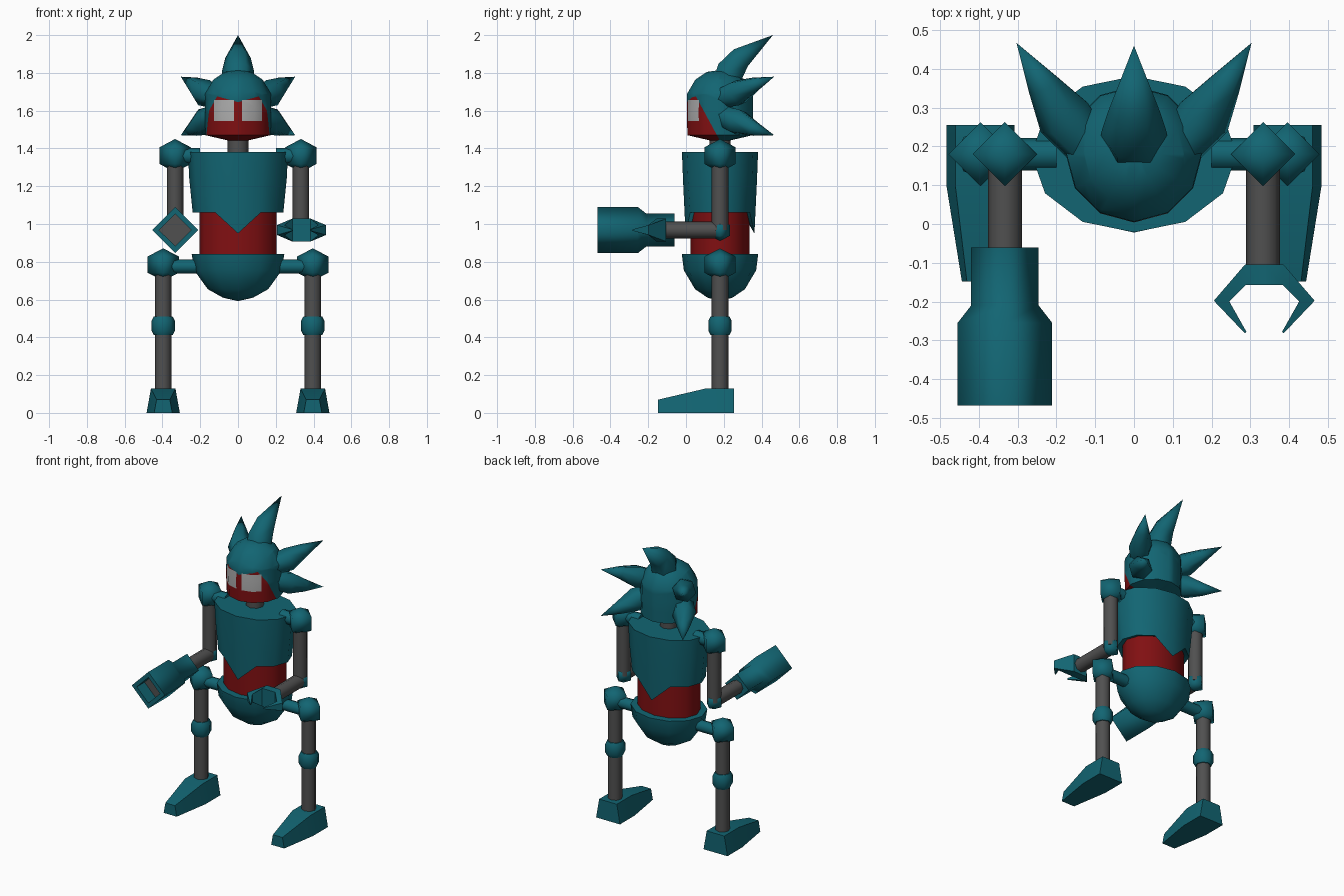
import bpy, bmesh, math
from mathutils import Vector

if "Cube" in bpy.data.objects:
    bpy.data.objects.remove(bpy.data.objects["Cube"])


def material(name, rgb):
    m = bpy.data.materials.new(name)
    m.diffuse_color = (*rgb, 1)
    m.use_nodes = True
    m.node_tree.nodes["Principled BSDF"].inputs["Base Color"].default_value = m.diffuse_color
    return m


TEAL = material("teal", (0.006, 0.13, 0.17))
RED = material("dark red", (0.22, 0.005, 0.006))
GREY = material("dark grey", (0.08, 0.08, 0.08))
PALE = material("pale grey", (0.43, 0.43, 0.43))
YC = 0.18          # depth of the body axis


def finish(name, bm, mats, angle=40):
    bmesh.ops.recalc_face_normals(bm, faces=bm.faces)
    me = bpy.data.meshes.new(name)
    bm.to_mesh(me)
    bm.free()
    for m in mats:
        me.materials.append(m)
    ob = bpy.data.objects.new(name, me)
    bpy.context.collection.objects.link(ob)
    bpy.ops.object.select_all(action='DESELECT')
    ob.select_set(True)
    bpy.context.view_layer.objects.active = ob
    bpy.ops.object.shade_smooth_by_angle(angle=math.radians(angle))
    return ob


def rings(path, n, axis=None, squash=1, caps=(True, True)):
    """Skin n-sided rings along a path of (point, radius); radius 0 is a tip."""
    bm = bmesh.new()
    pts = [Vector(p) for p, r in path]
    loops = []
    for i, (p, r) in enumerate(path):
        t = Vector(axis) if axis else pts[min(i + 1, len(pts) - 1)] - pts[max(i - 1, 0)]
        t.normalize()
        ref = Vector((1, 0, 0)) if abs(t.x) < 0.9 else Vector((0, 1, 0))
        u = (ref - t * ref.dot(t)).normalized()
        v = t.cross(u) * squash
        if r == 0:
            loops.append([bm.verts.new(pts[i])])
        else:
            loops.append([bm.verts.new(pts[i] + r * (u * math.cos(a) + v * math.sin(a)))
                          for a in (2 * math.pi * k / n for k in range(n))])
    for a, b in zip(loops, loops[1:]):
        for k in range(n):
            j = (k + 1) % n
            quad = [a[k % len(a)], a[j % len(a)], b[j % len(b)], b[k % len(b)]]
            bm.faces.new(list(dict.fromkeys(quad)))
    for loop, cap in ((loops[0], caps[0]), (loops[-1], caps[1])):
        if cap and len(loop) > 2:
            bm.faces.new(loop)
    return bm


def upright(profile, x=0):
    return [((x, YC, z), r) for r, z in profile]


def tube(name, a, b, r, mat=GREY, n=8):
    return finish(name, rings([(a, r), (b, r)], n), [mat], 50)


def joint(name, x, z, r, h):
    # diamond plan, pointed top and bottom
    p = upright([(0, z - h), (r, z - h / 2), (r, z + h / 2), (0, z + h)], x)
    return finish(name, rings(p, 4, (0, 0, 1)), [TEAL], 100)


# head: cut along the brow, cheek and eye outlines, then coloured by region
bm = rings(upright([(0, 1.43), (0.172, 1.47), (0.176, 1.58), (0.174, 1.69),
                    (0.13, 1.765), (0.07, 1.805), (0, 1.815)]), 12, (0, 0, 1))
cuts = [((0, 0.05, 1.68), (0, 0.24, 0.13)),
        ((0, 0, 1.645), (-0.28, 0, 1)), ((0, 0, 1.645), (0.28, 0, 1)),
        ((0, 0, 1.545), (0, 0, 1)), ((0, 0, 1.657), (0, 0, 1))]
cuts += [((x, 0, 0), (1, 0, 0)) for x in (-0.127, -0.02, 0, 0.02, 0.127)]
for co, no in cuts:
    bmesh.ops.bisect_plane(bm, geom=bm.verts[:] + bm.edges[:] + bm.faces[:],
                           dist=1e-5, plane_co=co, plane_no=no)
for f in bm.faces:
    c = f.calc_center_median()
    if c.y < YC and 0.02 < abs(c.x) < 0.127 and 1.545 < c.z < 1.657:
        f.material_index = 2
    elif (c.y - 0.05) * 0.24 + (c.z - 1.68) * 0.13 < 0 and c.z < 1.645 + 0.28 * abs(c.x):
        f.material_index = 1
finish("head", bm, [TEAL, RED, PALE], 50)

# head spikes
top = [((0, 0.22, 1.76), 0.085), ((0, 0.235, 1.81), 0.085),
       ((0, 0.29, 1.88), 0.067), ((0, 0.46, 2.0), 0)]
finish("top_spike", rings(top, 6), [TEAL], 65)
for s, side in ((-1, "left"), (1, "right")):
    for tag, z0, z1, z2 in (("upper", 1.67, 1.695, 1.78), ("lower", 1.57, 1.54, 1.47)):
        p = [((s * 0.12, 0.2, z0), 0.06), ((s * 0.18, 0.275, z1), 0.073),
             ((s * 0.235, 0.36, (z1 + z2) / 2), 0.042), ((s * 0.303, 0.467, z2), 0)]
        finish(f"{side}_{tag}_spike", rings(p, 6), [TEAL], 65)

# neck, chest with pointed front and back, waist, pelvis bowl
tube("neck", (0, YC, 1.36), (0, YC, 1.47), 0.055)
bm = rings(upright([(0.265, 1.38), (0.258, 1.24), (0.24, 1.06), (0.15, 1.09)]),
           12, (0, 0, 1), 0.76)
for v in bm.verts:
    if abs(v.co.x) < 0.01 and abs(v.co.z - 1.06) < 0.001:
        v.co.z = 0.95
finish("chest", bm, [TEAL], 50)
finish("waist", rings(upright([(0.205, 0.82), (0.205, 1.12)]), 12, (0, 0, 1), 0.757), [RED])
finish("pelvis", rings(upright([(0.245, 0.84), (0.232, 0.755), (0.16, 0.655),
                                (0.08, 0.61), (0, 0.592)]), 12, (0, 0, 1), 0.825), [TEAL], 50)

AX, AZ, LX = 0.333, 0.968, 0.396     # arm axis, forearm height, leg axis
for s, side in ((-1, "left"), (1, "right")):
    # arms
    x = s * AX
    tube(f"{side}_shoulder_link", (s * 0.2, YC, 1.36), (x, YC, 1.36), 0.042, TEAL)
    joint(f"{side}_shoulder", x, 1.362, 0.083, 0.088)
    tube(f"{side}_upper_arm", (x, YC, AZ), (x, YC, 1.35), 0.044)
    joint(f"{side}_elbow", x, AZ - 0.002, 0.054, 0.056)
    tube(f"{side}_forearm", (x, YC - 0.02, AZ), (x, -0.115, AZ), 0.044)
    # legs
    x = s * LX
    tube(f"{side}_hip_link", (s * 0.2, YC, 0.775), (x, YC, 0.775), 0.038, TEAL)
    joint(f"{side}_hip", x, 0.785, 0.083, 0.086)
    tube(f"{side}_leg", (x, YC, 0.1), (x, YC, 0.78), 0.044)
    knee = upright([(0.05, 0.412), (0.062, 0.435), (0.062, 0.487), (0.05, 0.51)], x)
    finish(f"{side}_knee", rings(knee, 8, (0, 0, 1)), [TEAL], 50)
    # foot: stations of (y, half bottom width, half top width, height)
    bm = bmesh.new()
    prev = None
    for y, wb, wt, h in ((0.255, 0.088, 0.065, 0.128), (0.1, 0.088, 0.065, 0.128),
                         (-0.148, 0.048, 0.035, 0.07)):
        ring = [bm.verts.new(c) for c in ((x - wb, y, 0), (x + wb, y, 0),
                                          (x + wt, y, h), (x - wt, y, h))]
        if prev:
            for k in range(4):
                bm.faces.new((prev[k], prev[k - 1], ring[k - 1], ring[k]))
        else:
            bm.faces.new(ring)
        prev = ring
    bm.faces.new(prev)
    finish(f"{side}_foot", bm, [TEAL], 40)

# arm cannon: diamond shell, rim and bore
def barrel(stations):
    return [((-AX, y, AZ), r) for y, r in stations]


finish("cannon_shell", rings(barrel([(-0.06, 0.087), (-0.21, 0.087), (-0.255, 0.122),
                                     (-0.468, 0.122)]), 4, (0, -1, 0), caps=(False, False)), [TEAL], 100)
finish("cannon_back", rings(barrel([(-0.06, 0.087), (-0.06, 0.03)]), 4, (0, -1, 0),
                            caps=(False, True)), [TEAL])
finish("cannon_bore", rings(barrel([(-0.468, 0.122), (-0.468, 0.085), (-0.385, 0.085)]),
                            4, (0, -1, 0), caps=(False, False)), [TEAL])
finish("cannon_core", rings(barrel([(-0.38, 0.085), (-0.386, 0.085)]), 4, (0, -1, 0)), [GREY])

# claw hand: half outline pairs of (outer, inner) points with half thickness
bm = bmesh.new()
for s in (-1, 1):
    prev = None
    for ox, oy, ix, iy, h in ((0, -0.105, 0, -0.157, 0.06), (0.05, -0.105, 0.048, -0.157, 0.06),
                              (0.13, -0.198, 0.09, -0.2, 0.026), (0.05, -0.282, 0.046, -0.278, 0.004)):
        ring = [bm.verts.new((AX + 0.003 + s * a, b, AZ + c))
                for a, b, c in ((ox, oy, -h), (ix, iy, -h), (ix, iy, h), (ox, oy, h))]
        if prev:
            for k in range(4):
                bm.faces.new((prev[k], prev[k - 1], ring[k - 1], ring[k]))
        prev = ring
    bm.faces.new(prev)
bmesh.ops.remove_doubles(bm, verts=bm.verts, dist=1e-4)
finish("claw_hand", bm, [TEAL], 40)
